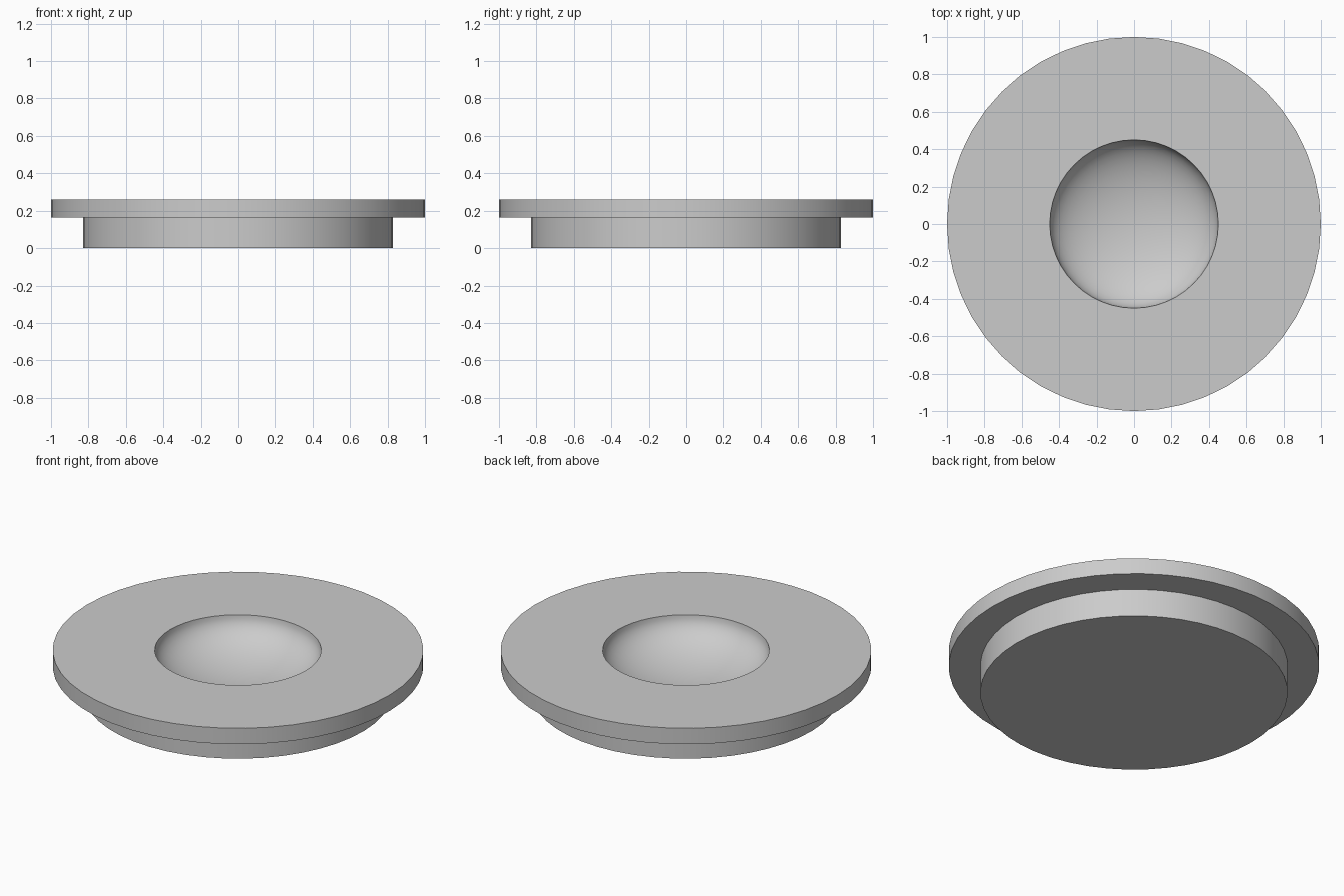
import bpy, bmesh
from math import sin, cos, pi, radians

cube = bpy.data.objects.get("Cube")
if cube:
    bpy.data.objects.remove(cube, do_unlink=True)

SIDES = 48
BASE_R, RIM_R, DISH_R = 0.83, 1.0, 0.45
STEP_Z, TOP_Z, DISH_DEPTH = 0.165, 0.26, 0.2

# Single grey material
grey = bpy.data.materials.new("plain_grey")
grey.use_nodes = True
colour = (0.6, 0.6, 0.6, 1)
grey.diffuse_color = colour
grey.node_tree.nodes["Principled BSDF"].inputs["Base Color"].default_value = colour


def lathe(name, profile):
    """Revolve (radius, z) points around z; zero radius makes a pole."""
    bm = bmesh.new()
    rings = []
    for r, z in profile:
        if r < 1e-5:
            rings.append([bm.verts.new((0, 0, z))] * SIDES)
        else:
            rings.append([bm.verts.new((r * cos(2 * pi * i / SIDES),
                                        r * sin(2 * pi * i / SIDES), z))
                          for i in range(SIDES)])
    for low, high in zip(rings, rings[1:]):
        for i in range(SIDES):
            j = (i + 1) % SIDES
            corners = [low[i], low[j], high[j], high[i]]
            bm.faces.new(list(dict.fromkeys(corners)))
    # Flat underside
    bm.faces.new(rings[0][::-1])
    bmesh.ops.recalc_face_normals(bm, faces=bm.faces)
    mesh = bpy.data.meshes.new(name)
    bm.to_mesh(mesh)
    bm.free()
    mesh.materials.append(grey)
    obj = bpy.data.objects.new(name, mesh)
    bpy.context.collection.objects.link(obj)
    bpy.ops.object.select_all(action='DESELECT')
    obj.select_set(True)
    bpy.context.view_layer.objects.active = obj
    bpy.ops.object.shade_smooth_by_angle(angle=radians(35))
    return obj


# Stepped body with wide rim, then a squashed hemispherical hollow
body = [(BASE_R, 0), (BASE_R, STEP_Z), (RIM_R, STEP_Z), (RIM_R, TOP_Z)]
steps = 14
dish = [(DISH_R * cos(pi / 2 * k / steps),
         TOP_Z - DISH_DEPTH * sin(pi / 2 * k / steps)) for k in range(steps + 1)]
lathe("dished_flanged_disc", body + dish)
